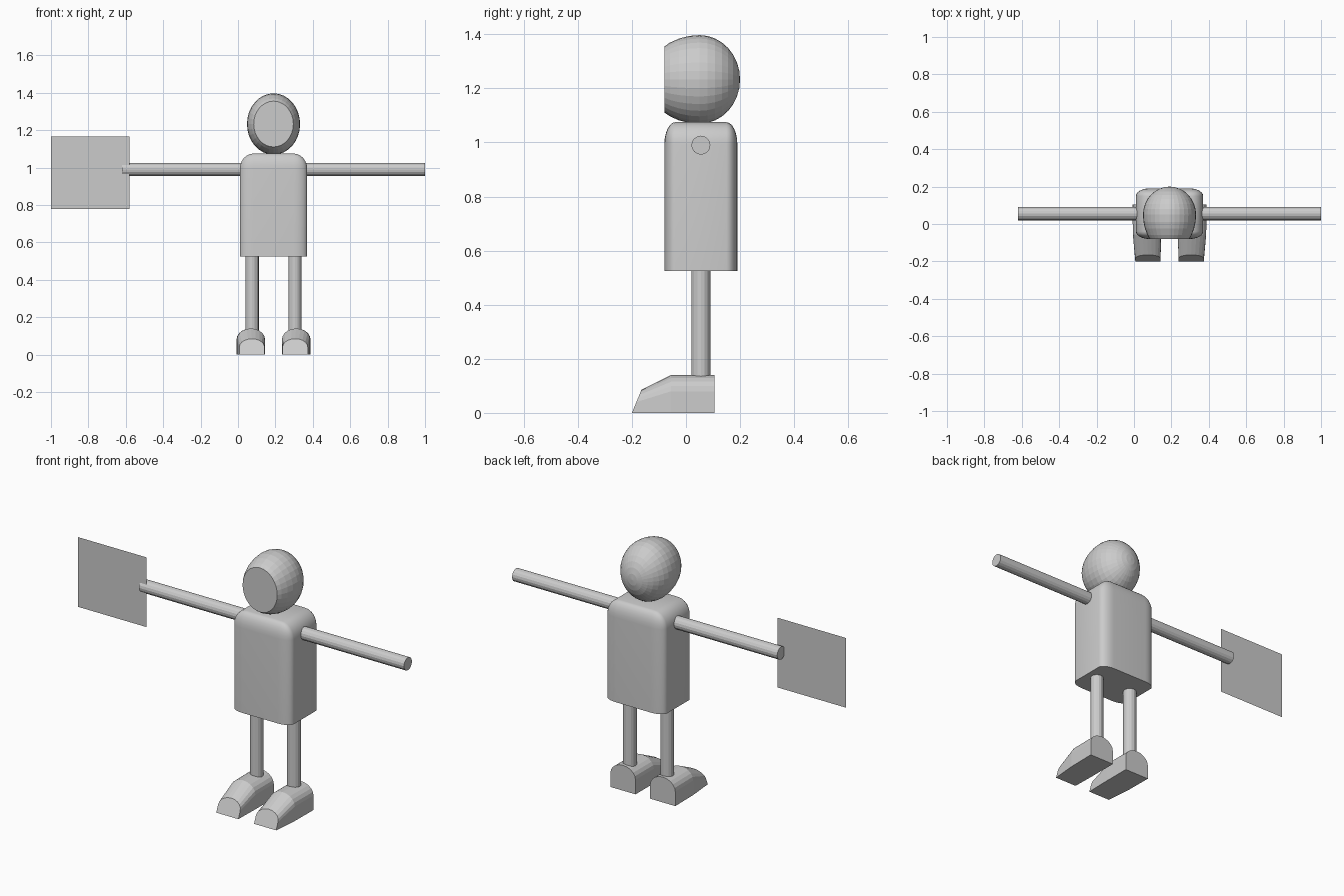
import bpy, bmesh, math
from mathutils import Matrix, Vector

if "Cube" in bpy.data.objects:
    bpy.data.objects.remove(bpy.data.objects["Cube"])

CX, CY = 0.19, 0.055   # figure axis

grey = bpy.data.materials.new("light_grey")
grey.diffuse_color = (0.6, 0.6, 0.6, 1)
grey.use_nodes = True
grey.node_tree.nodes["Principled BSDF"].inputs["Base Color"].default_value = grey.diffuse_color


def finish(name, bm, smooth=False):
    bmesh.ops.recalc_face_normals(bm, faces=bm.faces[:])
    me = bpy.data.meshes.new(name)
    bm.to_mesh(me)
    bm.free()
    me.materials.append(grey)
    ob = bpy.data.objects.new(name, me)
    bpy.context.collection.objects.link(ob)
    if smooth:
        bpy.ops.object.select_all(action='DESELECT')
        ob.select_set(True)
        bpy.context.view_layer.objects.active = ob
        bpy.ops.object.shade_smooth_by_angle(angle=math.radians(35))
    return ob


def rod(name, a, b, r):
    a, b = Vector(a), Vector(b)
    bm = bmesh.new()
    rot = Vector((0, 0, 1)).rotation_difference(b - a).to_matrix().to_4x4()
    bmesh.ops.create_cone(bm, cap_ends=True, segments=16, radius1=r, radius2=r,
                          depth=(b - a).length,
                          matrix=Matrix.Translation((a + b) / 2) @ rot)
    return finish(name, bm)


# Torso: rounded box with a sharp bottom rim
bm = bmesh.new()
bmesh.ops.create_cube(bm, size=1, matrix=Matrix.Diagonal((0.75, 1, 1, 1)))
edges = [e for e in bm.edges if max(v.co.z for v in e.verts) > 0]
bmesh.ops.bevel(bm, geom=edges, offset=0.15, segments=6, profile=0.5, affect='EDGES')
for v in bm.verts:
    v.co = (CX + v.co.x * 0.36 / 0.75, CY + v.co.y * 0.27, 0.8 + v.co.z * 0.55)
finish("torso", bm, smooth=True)

# Head: faceted egg, poles front to back, front sliced flat for the face
bm = bmesh.new()
bmesh.ops.create_uvsphere(bm, u_segments=32, v_segments=16, radius=1,
                          matrix=Matrix.Rotation(math.radians(90), 4, 'X'))
for v in bm.verts:
    ry = 0.15 if v.co.y > 0 else 0.197
    v.co = (CX + v.co.x * 0.142, 0.05 + v.co.y * ry, 1.233 + v.co.z * 0.164)
cut = bmesh.ops.bisect_plane(bm, geom=bm.verts[:] + bm.edges[:] + bm.faces[:],
                             plane_co=(0, -0.08, 0), plane_no=(0, -1, 0),
                             clear_outer=True)
rim = [e for e in cut["geom_cut"] if isinstance(e, bmesh.types.BMEdge)]
bmesh.ops.contextual_create(bm, geom=rim)
finish("head", bm)

# Arms
rod("arm_sign_side", (-0.62, CY, 0.99), (0.03, CY, 0.99), 0.035)
rod("arm_free_side", (0.35, CY, 0.99), (1.0, CY, 0.99), 0.035)

# Flat sign panel held at the hand
bm = bmesh.new()
bm.faces.new([bm.verts.new((x, 0.03, z)) for x, z in
              ((-1.0, 0.78), (-0.58, 0.78), (-0.58, 1.165), (-1.0, 1.165))])
finish("sign_panel", bm)


# Shoes: arched sections lofted from heel to toe, mirrored about the body
def shoe_section(y_low, y_high, outer, inner, wall, top, n=10):
    mid, half = (outer + inner) / 2, (inner - outer) / 2
    pts = [(inner, 0)]
    for i in range(n + 1):
        t = math.pi * i / n
        pts.append((mid + half * math.cos(t), wall + (top - wall) * math.sin(t)))
    pts.append((outer, 0))
    return [(x, y_low + (y_high - y_low) * z / top, z) for x, z in pts]


for side, tag in ((-1, "left"), (1, "right")):
    bm = bmesh.new()
    loops = []
    for sec in ((0.105, 0.105, -0.008, 0.145, 0.08, 0.14),
                (-0.055, -0.055, -0.006, 0.145, 0.08, 0.14),
                (-0.20, -0.165, 0.007, 0.142, 0.04, 0.085)):
        loops.append([bm.verts.new((CX + side * (CX - x), y, z))
                      for x, y, z in shoe_section(*sec)])
    for a, b in zip(loops, loops[1:]):
        for i in range(len(a)):
            j = (i + 1) % len(a)
            bm.faces.new((a[i], a[j], b[j], b[i]))
    bm.faces.new(loops[0])
    bm.faces.new(loops[-1])
    finish(tag + "_shoe", bm)
    # Leg above the shoe
    x = CX + side * 0.114
    rod(tag + "_leg", (x, CY, 0.13), (x, CY, 0.53), 0.035)
